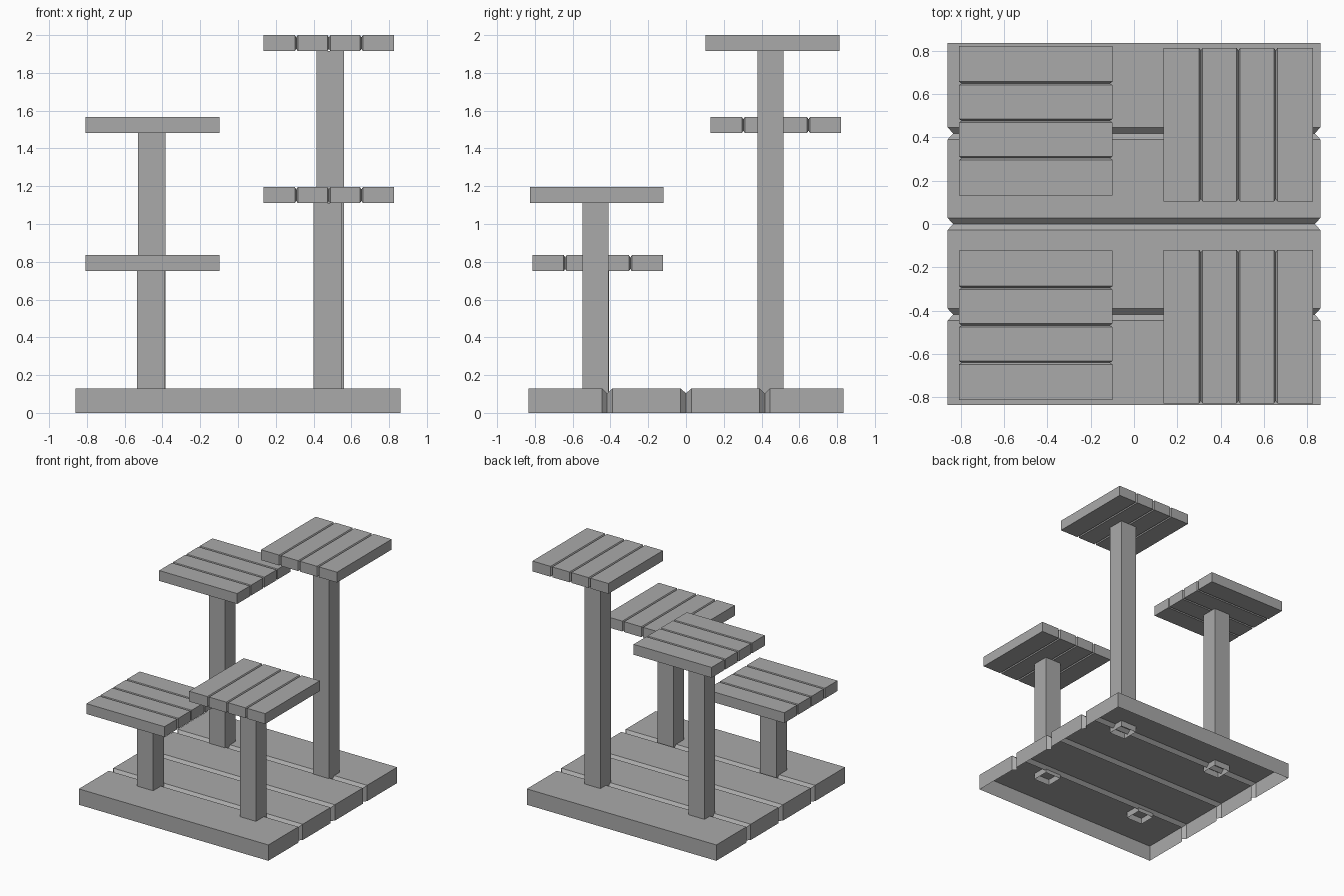
import bpy
import bmesh
from mathutils import Matrix, Vector

cube = bpy.data.objects.get("Cube")
if cube:
    bpy.data.objects.remove(cube, do_unlink=True)

grey = bpy.data.materials.new("plain grey")
grey.use_nodes = True
colour = (0.4, 0.4, 0.4, 1.0)
grey.diffuse_color = colour
grey.node_tree.nodes["Principled BSDF"].inputs["Base Color"].default_value = colour


def finish(name, bm):
    bmesh.ops.recalc_face_normals(bm, faces=bm.faces)
    mesh = bpy.data.meshes.new(name)
    bm.to_mesh(mesh)
    bm.free()
    mesh.materials.append(grey)
    obj = bpy.data.objects.new(name, mesh)
    bpy.context.collection.objects.link(obj)
    return obj


def planked_slab(name, low, high, across, groove, depth, open_below=False):
    """Slab of four planks, split across one axis by pinched V grooves."""
    low, high = Vector(low), Vector(high)
    along = 1 - across
    start, end = low[across], high[across]
    stations = [(start, 0)]
    for i in (1, 2, 3):
        middle = start + (end - start) * i / 4
        stations += [(middle - groove, 0), (middle, depth), (middle + groove, 0)]
    stations.append((end, 0))

    bm = bmesh.new()
    rings = []
    for place, inset in stations:
        a, b = low[along] + inset, high[along] - inset
        bottom = low.z if open_below else low.z + inset
        top = high.z - inset
        ring = []
        for side, z in ((a, bottom), (a, top), (b, top), (b, bottom)):
            point = Vector((0, 0, z))
            point[across], point[along] = place, side
            ring.append(bm.verts.new(point))
        rings.append(ring)
    for r, s in zip(rings, rings[1:]):
        for i in range(3 if open_below else 4):
            j = (i + 1) % 4
            bm.faces.new((r[i], r[j], s[j], s[i]))
    bm.faces.new(rings[0])
    bm.faces.new(rings[-1])
    return finish(name, bm)


def post(name, x, y, top):
    """Square post, open at its foot, which pokes through the deck."""
    foot = 0.08
    bm = bmesh.new()
    bmesh.ops.create_cube(bm, size=1, matrix=Matrix.Translation(
        (x, y, (foot + top) / 2)) @ Matrix.Diagonal((0.146, 0.138, top - foot, 1)))
    bm.normal_update()
    below = [f for f in bm.faces if f.normal.z < -0.5]
    bmesh.ops.delete(bm, geom=below, context='FACES_ONLY')
    return finish(name, bm)


# Hollow base deck
planked_slab("base_deck", (-0.86, -0.835, 0), (0.86, 0.835, 0.13),
             1, 0.028, 0.027, open_below=True)

# Platforms: name, centre, top height, plank direction, post centre
platforms = [
    ("front_right", (-0.453, -0.467), 0.835, 1, (-0.461, -0.477)),
    ("back_right", (-0.453, 0.476), 1.567, 1, (-0.457, 0.448)),
    ("front_left", (0.481, -0.473), 1.195, 0, (0.474, -0.479)),
    ("back_left", (0.481, 0.458), 2.0, 0, (0.488, 0.448)),
]
for name, (x, y), top, across, (px, py) in platforms:
    half = [0.354, 0.354]
    half[across] = 0.345
    bottom = top - 0.085
    planked_slab(name + "_platform", (x - half[0], y - half[1], bottom),
                 (x + half[0], y + half[1], top), across, 0.008, 0.012)
    post(name + "_post", px, py, bottom)
